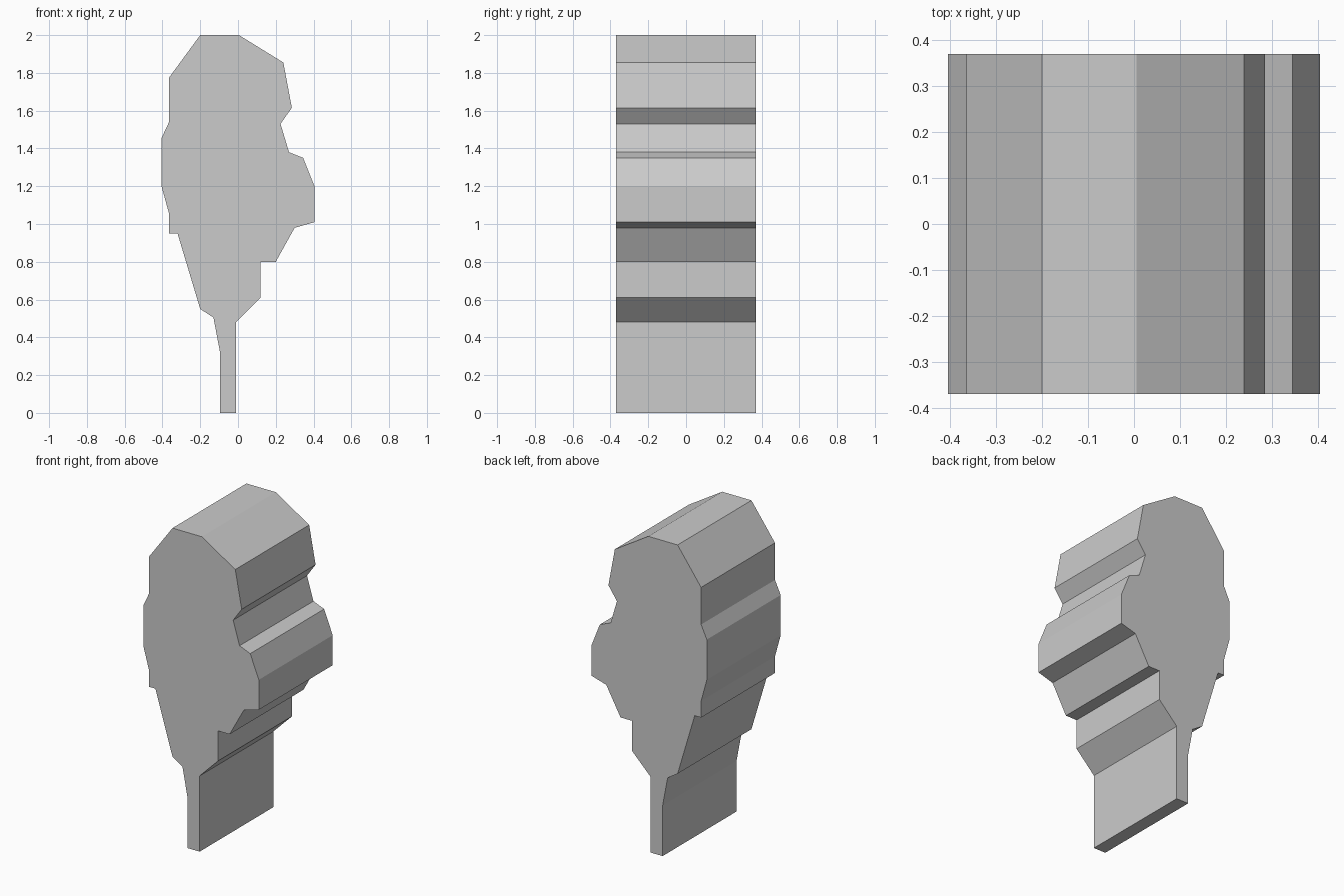
import bpy
import bmesh

cube = bpy.data.objects.get("Cube")
if cube:
    bpy.data.objects.remove(cube, do_unlink=True)

# Plain grey material
grey = bpy.data.materials.new("light_grey")
grey.use_nodes = True
colour = (0.6, 0.6, 0.6, 1.0)
grey.diffuse_color = colour
grey.node_tree.nodes["Principled BSDF"].inputs["Base Color"].default_value = colour

HALF_DEPTH = 0.37

# Tree silhouette in x, z: crown, right side, trunk, left side
crown = [(-0.365, 1.775), (-0.2, 2), (0.005, 2), (0.24, 1.855)]
right_side = [(0.285, 1.615), (0.225, 1.53), (0.27, 1.38), (0.345, 1.35),
              (0.405, 1.2), (0.405, 1.01), (0.3, 0.98), (0.2, 0.8),
              (0.12, 0.8), (0.12, 0.61)]
trunk = [(-0.01, 0.48), (-0.01, 0), (-0.095, 0), (-0.095, 0.32), (-0.13, 0.505)]
left_side = [(-0.2, 0.55), (-0.32, 0.95), (-0.365, 0.95), (-0.365, 1.055),
             (-0.405, 1.2), (-0.405, 1.455), (-0.365, 1.54)]


def extruded_profile(name, outline, half_depth, material):
    """Extrude a closed x, z outline along y into a solid slab."""
    bm = bmesh.new()
    front = bm.faces.new([bm.verts.new((x, -half_depth, z)) for x, z in outline])
    result = bmesh.ops.extrude_face_region(bm, geom=[front], use_keep_orig=True)
    moved = [v for v in result["geom"] if isinstance(v, bmesh.types.BMVert)]
    bmesh.ops.translate(bm, verts=moved, vec=(0, 2 * half_depth, 0))
    bmesh.ops.recalc_face_normals(bm, faces=bm.faces)
    mesh = bpy.data.meshes.new(name)
    bm.to_mesh(mesh)
    bm.free()
    mesh.materials.append(material)
    obj = bpy.data.objects.new(name, mesh)
    bpy.context.collection.objects.link(obj)
    return obj


extruded_profile("tree_slab", crown + right_side + trunk + left_side, HALF_DEPTH, grey)
